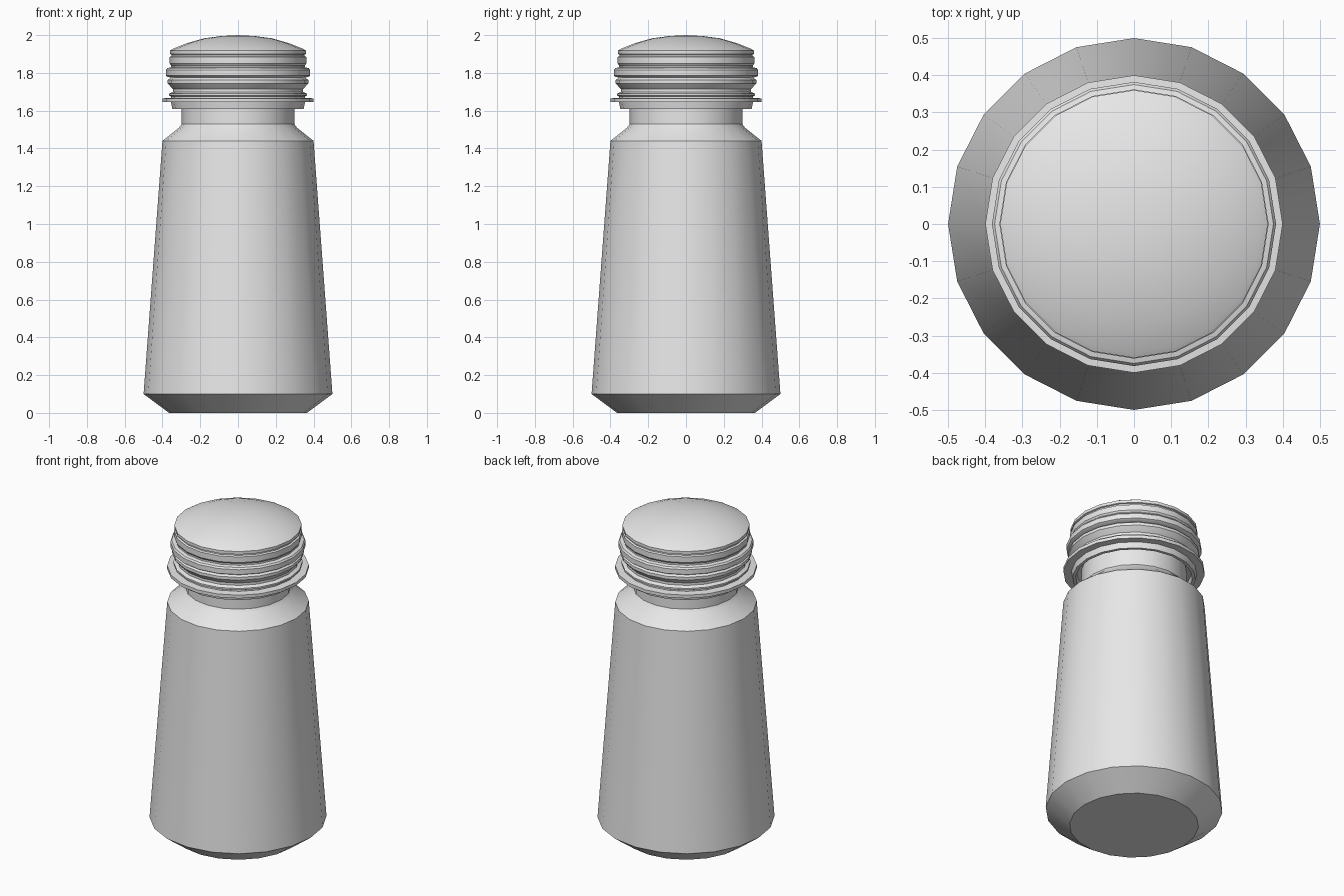
import bpy
import math

cube = bpy.data.objects.get("Cube")
if cube:
    bpy.data.objects.remove(cube, do_unlink=True)

SIDES = 20

grey = bpy.data.materials.new("light grey")
grey.use_nodes = True
grey.diffuse_color = (0.8, 0.8, 0.8, 1)
grey.node_tree.nodes["Principled BSDF"].inputs["Base Color"].default_value = (0.8, 0.8, 0.8, 1)


def lathe(name, profile):
    """Turn a (radius, height) profile about z; radius 0 becomes a single pole."""
    verts, faces, rings = [], [], []
    for r, z in profile:
        if r == 0:
            rings.append([len(verts)] * SIDES)
            verts.append((0, 0, z))
        else:
            rings.append(list(range(len(verts), len(verts) + SIDES)))
            for i in range(SIDES):
                a = 2 * math.pi * i / SIDES
                verts.append((r * math.cos(a), r * math.sin(a), z))
    for low, high in zip(rings, rings[1:]):
        for i in range(SIDES):
            j = (i + 1) % SIDES
            corners = (low[i], low[j], high[j], high[i])
            faces.append(tuple(dict.fromkeys(corners)))
    mesh = bpy.data.meshes.new(name)
    mesh.from_pydata(verts, [], faces)
    mesh.materials.append(grey)
    mesh.update()
    obj = bpy.data.objects.new(name, mesh)
    bpy.context.collection.objects.link(obj)
    bpy.ops.object.select_all(action="DESELECT")
    obj.select_set(True)
    bpy.context.view_layer.objects.active = obj
    bpy.ops.object.shade_smooth_by_angle(angle=math.radians(30))
    return obj


# Tapered body with chamfered base, sloping shoulder and neck
lathe("bottle_body", [
    (0, 0), (0.365, 0), (0.5, 0.10), (0.4, 1.44), (0.312, 1.51),
    (0.298, 1.53), (0.298, 1.66),
])

# Hollow skirt, thin flange, stacked ridges and shallow dome
lathe("ridged_cap", [
    (0.298, 1.655), (0.325, 1.65), (0.33, 1.61), (0.348, 1.61),
    (0.355, 1.645), (0.4, 1.645), (0.4, 1.665), (0.355, 1.668),
    # lower ridges
    (0.355, 1.675), (0.365, 1.68), (0.365, 1.69), (0.345, 1.70),
    (0.345, 1.715), (0.355, 1.725), (0.372, 1.745), (0.372, 1.763),
    (0.355, 1.775),
    # broad ridge
    (0.375, 1.78), (0.382, 1.785), (0.382, 1.815), (0.375, 1.825),
    (0.355, 1.83),
    # upper band and groove
    (0.355, 1.84), (0.362, 1.85), (0.362, 1.885), (0.352, 1.89),
    (0.352, 1.897), (0.36, 1.90), (0.36, 1.918),
    # dome
    (0.345, 1.927), (0.27, 1.957), (0.18, 1.983), (0.09, 1.995), (0, 2.0),
])
